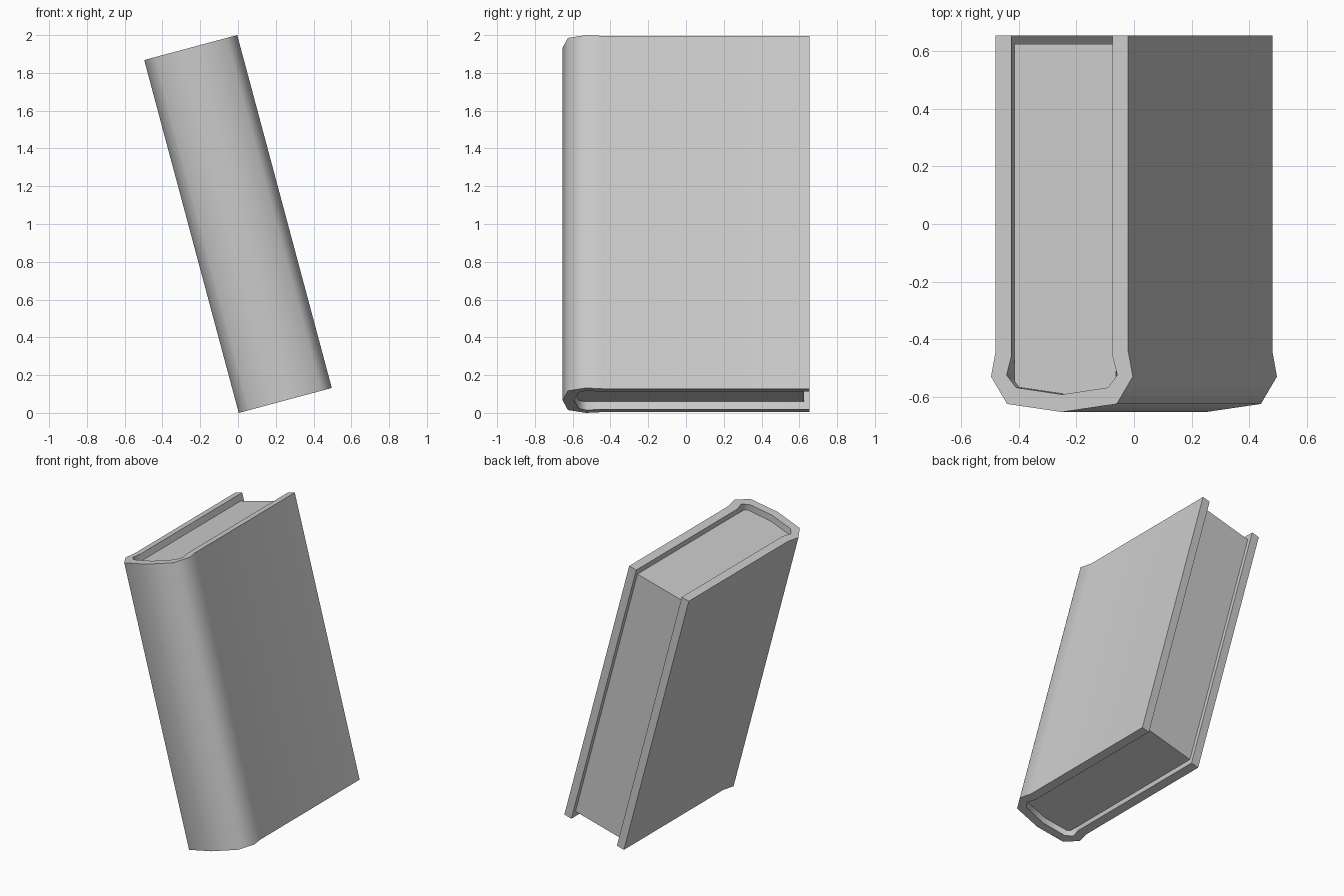
import bpy, bmesh, math

if "Cube" in bpy.data.objects:
    bpy.data.objects.remove(bpy.data.objects["Cube"])

TILT = math.radians(-15)
COVER_HALF_H, PAGE_HALF_H = 0.967, 0.923


def mirrored(half):
    """Half profile (x, y) from fore-edge to spine centre -> full profile."""
    return half + [(-x, y) for x, y in reversed(half[:-1])]


def place(name, bm, smooth):
    bmesh.ops.recalc_face_normals(bm, faces=bm.faces)
    mesh = bpy.data.meshes.new(name)
    bm.to_mesh(mesh)
    bm.free()
    ob = bpy.data.objects.new(name, mesh)
    bpy.context.collection.objects.link(ob)
    ob.location = (0, 0, 1)
    ob.rotation_euler = (0, TILT, 0)
    bpy.ops.object.select_all(action='DESELECT')
    ob.select_set(True)
    bpy.context.view_layer.objects.active = ob
    if smooth:
        bpy.ops.object.shade_smooth_by_angle(angle=math.radians(62))
    return ob


# Hard cover: two boards and a rounded spine, one U-shaped strip
outer = mirrored([(0.238, 0.655), (0.238, -0.44), (0.255, -0.53),
                  (0.197, -0.625), (0, -0.653)])
inner = mirrored([(0.182, 0.655), (0.182, -0.46), (0.199, -0.525),
                  (0.165, -0.568), (0, -0.592)])
bm = bmesh.new()
levels = (-COVER_HALF_H, 0, COVER_HALF_H)
o = [[bm.verts.new((x, y, z)) for x, y in outer] for z in levels]
i = [[bm.verts.new((x, y, z)) for x, y in inner] for z in levels]
n = len(outer)
for k in range(n - 1):
    for a in (0, 1):
        for s in (o, i):
            bm.faces.new((s[a][k], s[a][k + 1], s[a + 1][k + 1], s[a + 1][k]))
    for a in (0, 2):
        bm.faces.new((o[a][k], o[a][k + 1], i[a][k + 1], i[a][k]))
for k in (0, n - 1):
    for a in (0, 1):
        bm.faces.new((o[a][k], i[a][k], i[a + 1][k], o[a + 1][k]))
place("cover", bm, True)

# Page block: set back from the cover edges, rounded into the spine
pages = mirrored([(0.182, 0.625), (0.182, -0.565), (0, -0.591)])
bm = bmesh.new()
base = bm.faces.new([bm.verts.new((x, y, -PAGE_HALF_H)) for x, y in pages])
top = bmesh.ops.extrude_face_region(bm, geom=[base])["geom"]
bmesh.ops.translate(bm, vec=(0, 0, 2 * PAGE_HALF_H),
                    verts=[g for g in top if isinstance(g, bmesh.types.BMVert)])
place("pages", bm, False)
